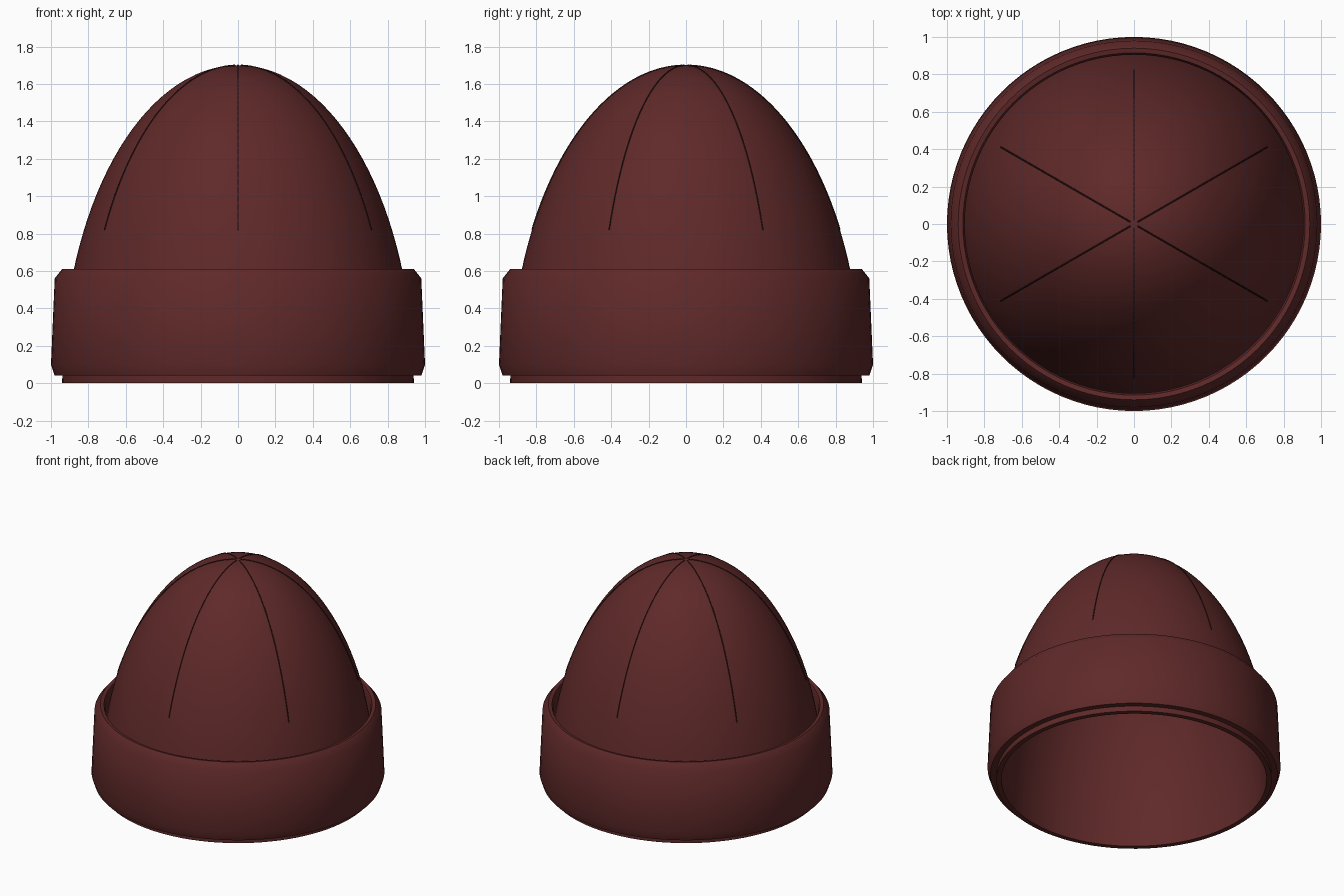
import bpy, bmesh, math

if "Cube" in bpy.data.objects:
    bpy.data.objects.remove(bpy.data.objects["Cube"])

R, H = 0.94, 1.70      # outer dome ellipse
T = 0.035              # knit thickness
SEG = 96


def material(name, rgb):
    m = bpy.data.materials.new(name)
    m.diffuse_color = (*rgb, 1)
    m.use_nodes = True
    m.node_tree.nodes["Principled BSDF"].inputs["Base Color"].default_value = m.diffuse_color
    return m


wool = material("maroon_wool", (0.115, 0.022, 0.022))
thread = material("dark_thread", (0.03, 0.008, 0.008))


def lathe(name, profile, closed, angle):
    """Revolve an (r, z) profile around z."""
    bm = bmesh.new()
    vs = [bm.verts.new((r, 0, z)) for r, z in profile]
    es = [bm.edges.new(p) for p in zip(vs, vs[1:])]
    if closed:
        es.append(bm.edges.new((vs[-1], vs[0])))
    bmesh.ops.spin(bm, geom=vs + es, cent=(0, 0, 0), axis=(0, 0, 1),
                   angle=2 * math.pi, steps=SEG)
    bmesh.ops.remove_doubles(bm, verts=bm.verts[:], dist=1e-5)
    bmesh.ops.recalc_face_normals(bm, faces=bm.faces[:])
    me = bpy.data.meshes.new(name)
    bm.to_mesh(me)
    bm.free()
    ob = bpy.data.objects.new(name, me)
    bpy.context.collection.objects.link(ob)
    me.materials.append(wool)
    bpy.ops.object.select_all(action='DESELECT')
    ob.select_set(True)
    bpy.context.view_layer.objects.active = ob
    bpy.ops.object.shade_smooth_by_angle(angle=math.radians(angle))
    return ob


def ellipse(a, h, n=32):
    return [(a * math.cos(t), h * math.sin(t))
            for t in (i * math.pi / 2 / n for i in range(n))] + [(0, h)]


# Hollow crown: outer shell down to the brim, then the inner lining
outer, inner = ellipse(R, H), ellipse(R - T, H - T)
lathe("crown", outer[::-1] + inner, False, 40)

# Folded cuff, slightly flared with rounded lips
cuff = [(0.93, 0.04), (0.98, 0.04), (1.0, 0.10), (0.98, 0.56), (0.94, 0.61),
        (0.915, 0.605), (0.905, 0.57), (0.905, 0.30)]
lathe("folded_cuff", cuff, True, 60)

# Six thin seams running from the top down to z = 0.82
t0 = math.asin(0.82 / H)
t1 = math.pi / 2 - 0.02
for k in range(6):
    a = math.radians(30 + 60 * k)
    cu = bpy.data.curves.new(f"crown_seam_{k + 1}", 'CURVE')
    cu.dimensions = '3D'
    cu.bevel_depth = 0.004
    cu.bevel_resolution = 1
    cu.use_fill_caps = True
    sp = cu.splines.new('POLY')
    n = 32
    sp.points.add(n)
    for i, p in enumerate(sp.points):
        t = t0 + (t1 - t0) * i / n
        r = R * math.cos(t)
        p.co = (r * math.cos(a), r * math.sin(a), H * math.sin(t), 1)
    cu.materials.append(thread)
    bpy.context.collection.objects.link(bpy.data.objects.new(cu.name, cu))
